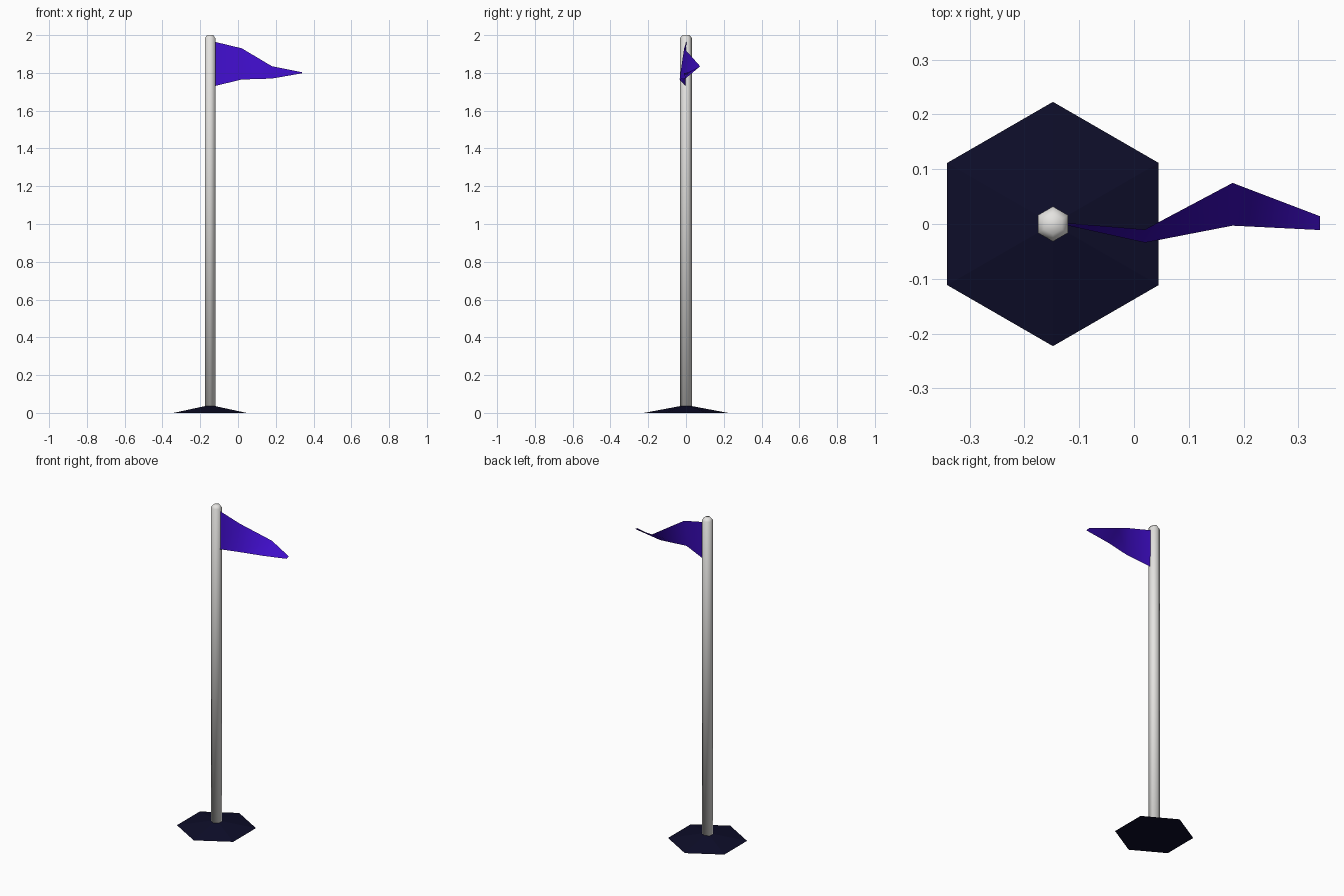
import bpy
import bmesh
import math

cube = bpy.data.objects.get("Cube")
if cube:
    bpy.data.objects.remove(cube, do_unlink=True)

POLE_X = -0.148


def material(name, color):
    mat = bpy.data.materials.new(name)
    mat.use_nodes = True
    mat.diffuse_color = (*color, 1)
    bsdf = next(n for n in mat.node_tree.nodes if n.type == "BSDF_PRINCIPLED")
    bsdf.inputs["Base Color"].default_value = (*color, 1)
    return mat


def finish(name, bm, mat, smooth):
    mesh = bpy.data.meshes.new(name)
    for f in bm.faces:
        f.smooth = smooth
    bm.to_mesh(mesh)
    bm.free()
    mesh.materials.append(mat)
    obj = bpy.data.objects.new(name, mesh)
    bpy.context.collection.objects.link(obj)
    return obj


def hex_lathe(name, profile, mat, smooth):
    """Six-sided solid from (radius, height) rings, a corner facing the front."""
    bm = bmesh.new()
    rings = []
    for r, z in profile:
        ring = []
        for i in range(6):
            a = math.pi / 2 + i * math.pi / 3
            ring.append(bm.verts.new((r * math.cos(a), r * math.sin(a), z)))
        rings.append(ring)
    for low, high in zip(rings, rings[1:]):
        for i in range(6):
            j = (i + 1) % 6
            bm.faces.new((low[i], low[j], high[j], high[i]))
    bm.faces.new(rings[0][::-1])
    bm.faces.new(rings[-1])
    obj = finish(name, bm, mat, smooth)
    obj.location.x = POLE_X
    return obj


white = material("off white", (0.78, 0.77, 0.75))
navy = material("dark navy", (0.004, 0.004, 0.022))
purple = material("violet", (0.05, 0.004, 0.58))

# Low pyramid foot, and pole with a chamfered cap
hex_lathe("base", [(0.223, 0), (0.02, 0.038)], navy, False)
hex_lathe("pole", [(0.032, 0.01), (0.032, 1.984), (0.019, 2.0)], white, True)

# Waving pennant: top and bottom edge points, from the pole to the tip
top = [(-0.125, 0.002, 1.965), (0.02, -0.01, 1.93),
       (0.18, 0.075, 1.835), (0.34, 0.014, 1.803)]
bottom = [(-0.125, -0.002, 1.73), (0.02, -0.034, 1.765),
          (0.18, -0.003, 1.77), (0.34, -0.011, 1.798)]
bm = bmesh.new()
upper = [bm.verts.new(p) for p in top]
lower = [bm.verts.new(p) for p in bottom]
for i in range(3):
    bm.faces.new((lower[i], lower[i + 1], upper[i + 1], upper[i]))
finish("flag", bm, purple, True)
